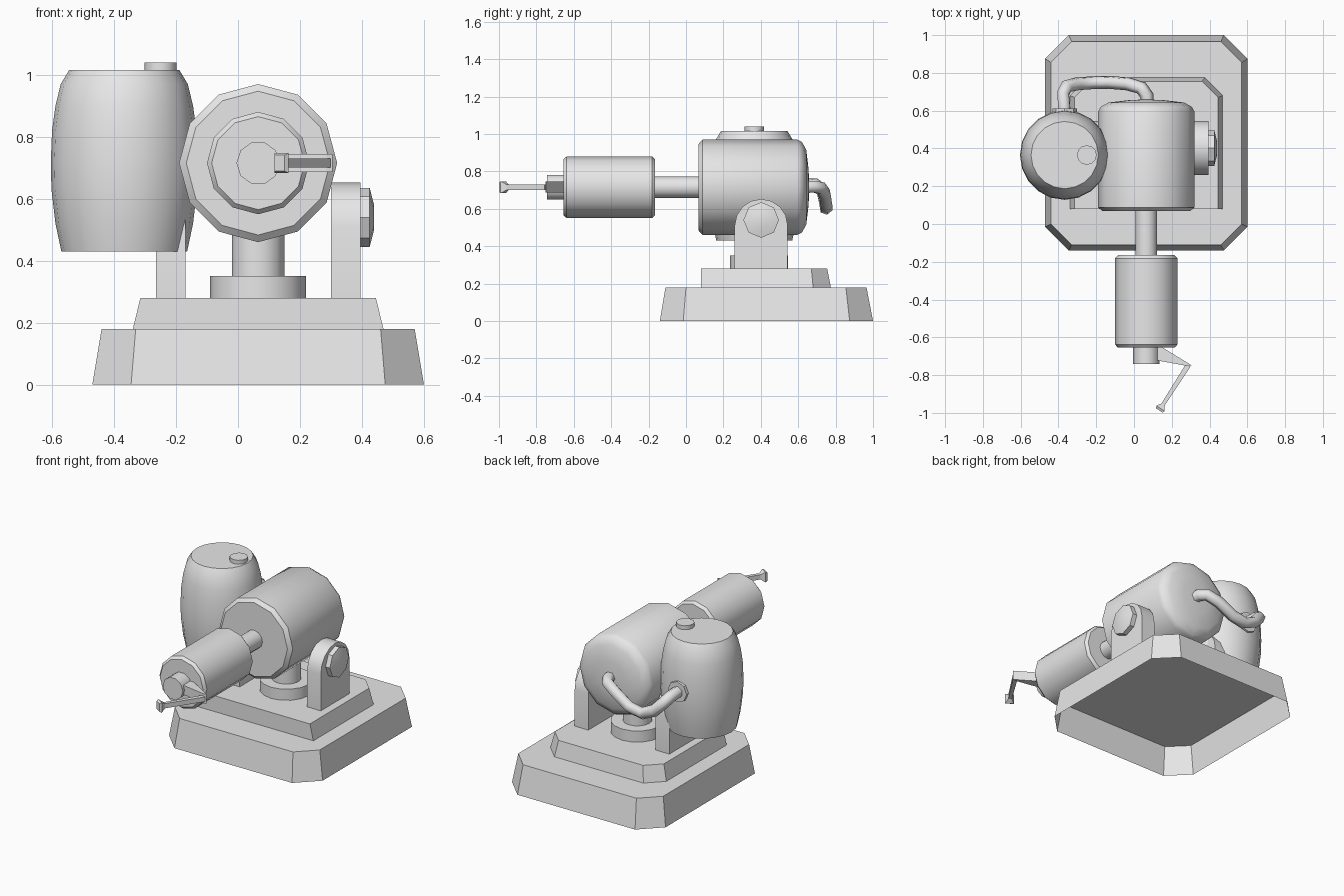
import bpy, bmesh
from math import sin, cos, pi, radians
from mathutils import Vector

cube = bpy.data.objects.get("Cube")
if cube:
    bpy.data.objects.remove(cube, do_unlink=True)

grey = bpy.data.materials.new("plain_grey")
grey.use_nodes = True
grey.diffuse_color = (0.8, 0.8, 0.8, 1)
grey.node_tree.nodes["Principled BSDF"].inputs["Base Color"].default_value = (0.8, 0.8, 0.8, 1)


def loft(name, loops, open_start=False, smooth=True):
    """Skin a list of equal-length 3D loops and cap the ends."""
    bm = bmesh.new()
    rings = [[bm.verts.new(p) for p in loop] for loop in loops]
    n = len(rings[0])
    for a, b in zip(rings, rings[1:]):
        for i in range(n):
            j = (i + 1) % n
            bm.faces.new((a[i], a[j], b[j], b[i]))
    if not open_start:
        bm.faces.new(rings[0][::-1])
    bm.faces.new(rings[-1])
    bmesh.ops.remove_doubles(bm, verts=bm.verts, dist=0.0005)
    bmesh.ops.recalc_face_normals(bm, faces=bm.faces)
    mesh = bpy.data.meshes.new(name)
    bm.to_mesh(mesh)
    bm.free()
    mesh.materials.append(grey)
    obj = bpy.data.objects.new(name, mesh)
    bpy.context.collection.objects.link(obj)
    if smooth:
        bpy.ops.object.select_all(action='DESELECT')
        obj.select_set(True)
        bpy.context.view_layer.objects.active = obj
        bpy.ops.object.shade_smooth_by_angle(angle=radians(38))
    return obj


def lathe(name, profile, center, axis, sides):
    """Revolve (radius, position) pairs about the given axis through center."""
    loops = []
    for r, t in profile:
        ring = []
        for i in range(sides):
            a = 2 * pi * i / sides
            u, v = r * cos(a), r * sin(a)
            p = {'X': (t, u, v), 'Y': (u, t, v), 'Z': (u, v, t)}[axis]
            ring.append(Vector(p) + Vector(center))
        loops.append(ring)
    return loft(name, loops)


def plate(x0, x1, y0, y1, z, front_cut, back_cut):
    """Rectangle outline with cut corners."""
    f, b = front_cut, back_cut
    return [(x0 + f, y0, z), (x1 - f, y0, z), (x1, y0 + f, z), (x1, y1 - b, z),
            (x1 - b, y1, z), (x0 + b, y1, z), (x0, y1 - b, z), (x0, y0 + f, z)]


def slab(name, outline, z0, z1):
    return loft(name, [[(x, y, z) for x, y in outline] for z in (z0, z1)], smooth=False)


# Stepped base, hollow underneath
loft("base", [plate(-0.47, 0.60, -0.14, 1.0, 0, 0.125, 0.125),
              plate(-0.44, 0.57, -0.11, 0.965, 0.18, 0.11, 0.11)], True, False)
loft("base_step", [plate(-0.34, 0.47, 0.08, 0.775, 0.177, 0, 0.095),
                   plate(-0.315, 0.445, 0.08, 0.755, 0.28, 0, 0.085)], False, False)

# Pedestal
mid_x, axis_z = 0.065, 0.715
lathe("pedestal_disc", [(0.155, 0.28), (0.155, 0.35)], (mid_x, 0.39, 0), 'Z', 16)
lathe("pedestal_column", [(0.085, 0.35), (0.085, 0.6)], (mid_x, 0.39, 0), 'Z', 16)

# Motor body, shaft, barrel and nozzle along one axis
core = (mid_x, 0, axis_z)
lathe("body", [(0.232, 0.068), (0.255, 0.088), (0.255, 0.595), (0.242, 0.62),
               (0.2, 0.643), (0.1, 0.655), (0.02, 0.659)], core, 'Y', 12)
lathe("shaft", [(0.058, -0.18), (0.058, 0.08)], core, 'Y', 12)
lathe("barrel", [(0.15, -0.655), (0.165, -0.638), (0.165, -0.182), (0.15, -0.165)],
      core, 'Y', 12)
lathe("nozzle", [(0.07, -0.742), (0.07, -0.65)], core, 'Y', 10)

# Side supports with rounded tops, and their hubs
support_y, hub_z, half = 0.402, 0.51, 0.142
arch = [(support_y - half, 0.28)]
for i in range(9):
    a = pi - pi * i / 8
    arch.append((support_y + half * cos(a), hub_z + half * sin(a)))
arch.append((support_y + half, 0.28))
for side, label in ((1, "left"), (-1, "right")):
    loft(label + "_support", [[(mid_x + side * d, y, z) for y, z in arch]
                              for d in (0.235, 0.33)])
    lathe(label + "_hub", [(0.095, mid_x + side * 0.32), (0.095, mid_x + side * 0.36),
                           (0.04, mid_x + side * 0.374)],
          (0, support_y, 0.54), 'X', 8)

# Tank with filler cap and pipe flange
tank_x, tank_y = -0.367, 0.365
lathe("tank", [(0.203, 0.43), (0.222, 0.52), (0.235, 0.63), (0.237, 0.72), (0.233, 0.82),
               (0.222, 0.9), (0.205, 0.97), (0.178, 1.015)], (tank_x, tank_y, 0), 'Z', 20)
lathe("tank_cap", [(0.052, 1.0), (0.052, 1.04)], (-0.25, tank_y, 0), 'Z', 12)
lathe("pipe_flange", [(0.065, 0.57), (0.065, 0.612)], (tank_x, 0, 0.725), 'Y', 8)

# Sagging pipe between body and tank
route = [(0.07, 0.63, 0.715), (0.068, 0.68, 0.718), (0.04, 0.72, 0.712),
         (-0.03, 0.741, 0.68), (-0.13, 0.75, 0.62), (-0.22, 0.748, 0.603),
         (-0.30, 0.742, 0.64), (-0.357, 0.728, 0.70), (-0.375, 0.69, 0.728),
         (tank_x, 0.59, 0.725)]
curve = bpy.data.curves.new("pipe_path", 'CURVE')
curve.dimensions = '3D'
curve.bevel_depth = 0.036
curve.bevel_resolution = 1
curve.use_fill_caps = True
spline = curve.splines.new('POLY')
spline.points.add(len(route) - 1)
for point, co in zip(spline.points, route):
    point.co = (*co, 1)
    point.radius = 1
spline.use_smooth = True
curve.materials.append(grey)
pipe = bpy.data.objects.new("pipe", curve)
bpy.context.collection.objects.link(pipe)

# Crank lever: tapered arm, thin rod and flared grip
slab("crank_arm", [(0.11, -0.65), (0.145, -0.65), (0.305, -0.748), (0.285, -0.752),
                   (0.11, -0.72)], 0.686, 0.745)
start, end = Vector((0.287, -0.748)), Vector((0.148, -0.965))
along = (end - start).normalized()
across = Vector((-along.y, along.x))
slab("crank_rod", [start + across * 0.014, start - across * 0.014,
                   end - across * 0.01, end + across * 0.01], 0.7, 0.73)
grip = []
for d, w, h in ((-0.012, 0.01, 0.015), (0.014, 0.026, 0.032), (0.026, 0.02, 0.026)):
    c = end + along * d
    grip.append([(*(c + across * w * s), axis_z + h * t)
                 for s, t in ((-1, -1), (1, -1), (1, 1), (-1, 1))])
loft("crank_grip", grip, False, False)
